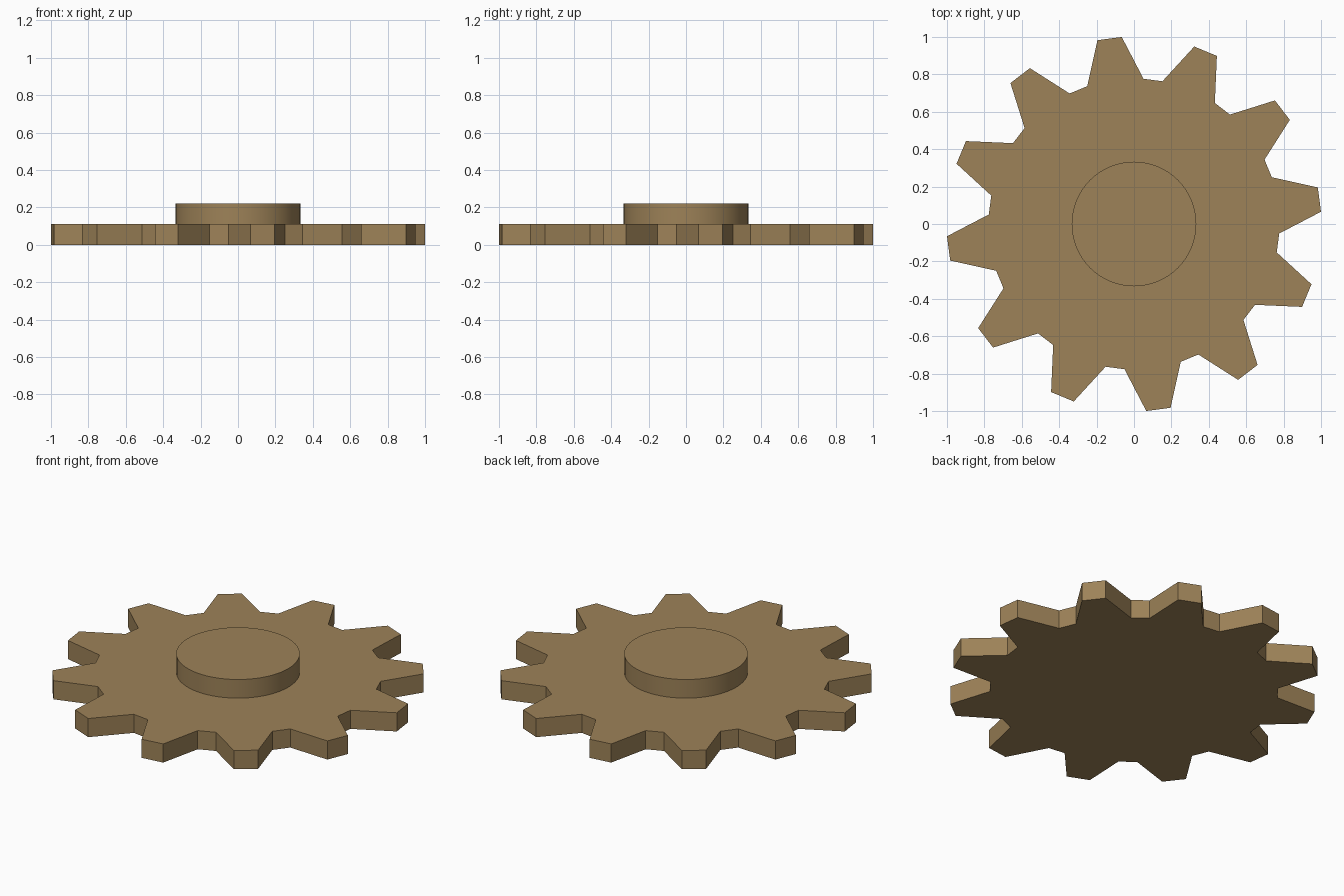
import bpy, bmesh, math

if "Cube" in bpy.data.objects:
    bpy.data.objects.remove(bpy.data.objects["Cube"])

mat = bpy.data.materials.new("bronze brown")
mat.diffuse_color = (0.34, 0.225, 0.098, 1)
mat.use_nodes = True
mat.node_tree.nodes["Principled BSDF"].inputs["Base Color"].default_value = mat.diffuse_color


def prism(name, points, z0, z1):
    """Extrude a flat outline from z0 to z1."""
    bm = bmesh.new()
    face = bm.faces.new([bm.verts.new((x, y, z0)) for x, y in points])
    ext = bmesh.ops.extrude_face_region(bm, geom=[face], use_keep_orig=True)
    for v in ext["geom"]:
        if isinstance(v, bmesh.types.BMVert):
            v.co.z = z1
    bmesh.ops.recalc_face_normals(bm, faces=bm.faces[:])
    mesh = bpy.data.meshes.new(name)
    bm.to_mesh(mesh)
    bm.free()
    mesh.materials.append(mat)
    obj = bpy.data.objects.new(name, mesh)
    bpy.context.collection.objects.link(obj)
    return obj


def polar(r, degrees):
    a = math.radians(degrees)
    return r * math.cos(a), r * math.sin(a)


# toothed disc: 12 teeth, each with two tip points and two root points
TEETH, TIP, ROOT, THICK = 12, 1.002, 0.778, 0.111
step = 360 / TEETH / 4
outline = [polar(TIP if i % 4 < 2 else ROOT, (i + 0.5) * step)
           for i in range(TEETH * 4)]
prism("gear_disc", outline, 0, THICK)

# round hub on top
SIDES = 64
hub = prism("hub", [polar(0.333, i * 360 / SIDES) for i in range(SIDES)],
            THICK, 2 * THICK)
bpy.context.view_layer.objects.active = hub
hub.select_set(True)
bpy.ops.object.shade_smooth_by_angle(angle=math.radians(30))
